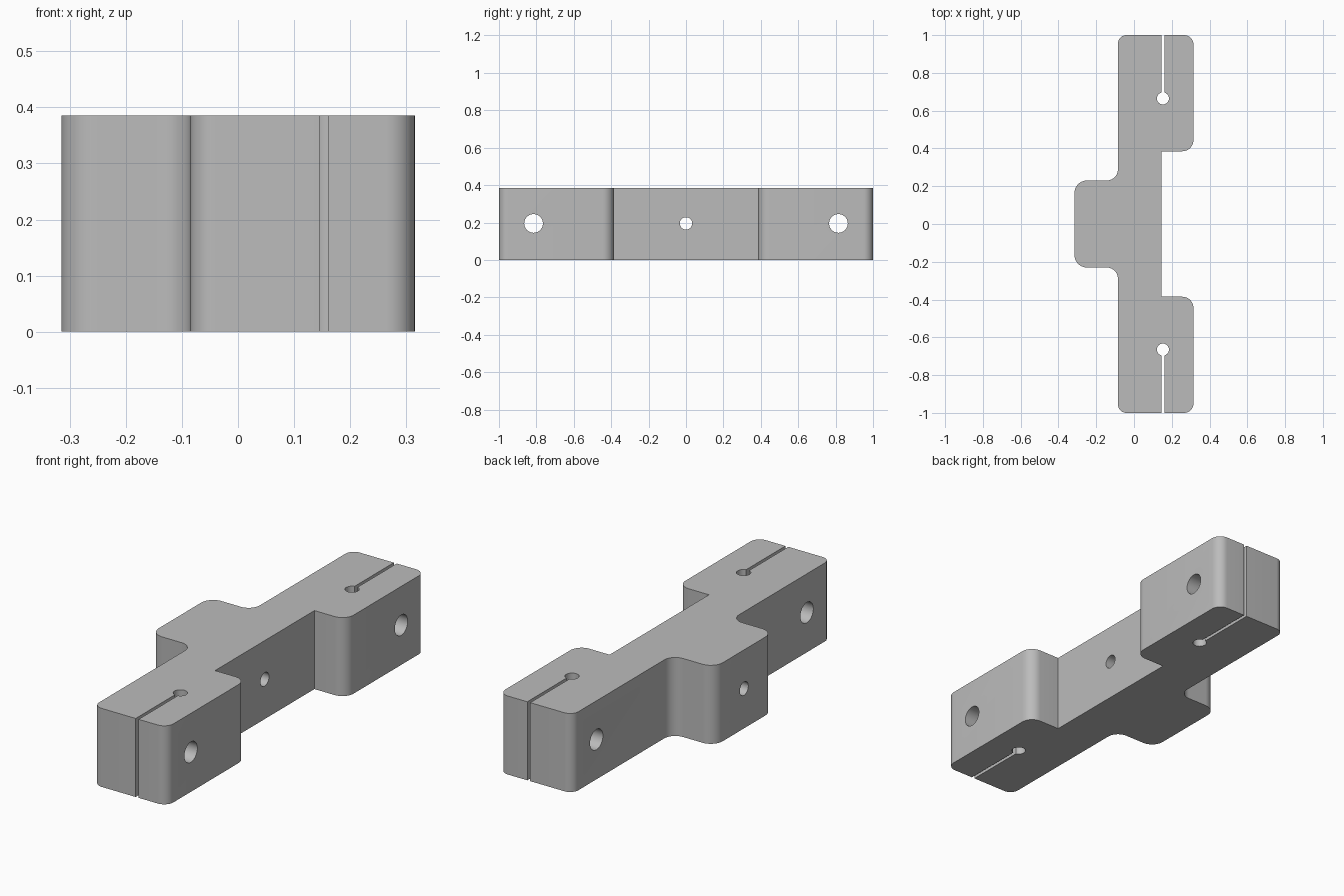
import bpy
import bmesh
import math
from mathutils import Vector, Matrix

HEIGHT = 0.385
SLIT_X, SLIT_HALF = 0.153, 0.008
RELIEF_Y, RELIEF_R = 0.665, 0.032

cube = bpy.data.objects.get("Cube")
if cube:
    bpy.data.objects.remove(cube, do_unlink=True)

metal = bpy.data.materials.new("plain grey metal")
metal.use_nodes = True
grey = (0.5, 0.5, 0.5, 1)
metal.diffuse_color = grey
metal.node_tree.nodes["Principled BSDF"].inputs["Base Color"].default_value = grey


def rounded(prev, corner, nxt, radius, steps=10):
    """Points of the arc that rounds a square corner."""
    p, c, n = Vector(prev), Vector(corner), Vector(nxt)
    a, b = (p - c).normalized() * radius, (n - c).normalized() * radius
    centre = c + a + b
    angles = [math.pi / 2 * i / steps for i in range(steps + 1)]
    return [centre - b * math.cos(t) - a * math.sin(t) for t in angles]


def keyhole(steps=32):
    """Slit from the end face down to a round relief hole."""
    gap = math.asin(SLIT_HALF / RELIEF_R)
    start, sweep = math.pi / 2 - gap, 2 * math.pi - 2 * gap
    arc = []
    for i in range(steps + 1):
        t = start - sweep * i / steps
        arc.append(Vector((SLIT_X + RELIEF_R * math.cos(t),
                           RELIEF_Y + RELIEF_R * math.sin(t))))
    return [Vector((SLIT_X + SLIT_HALF, 1))] + arc + [Vector((SLIT_X - SLIT_HALF, 1))]


# Half of the plan outline, mirrored across y = 0
half = [Vector((0.145, 0.385))]
half += rounded((0.145, 0.385), (0.315, 0.385), (0.315, 1), 0.06)
half += rounded((0.315, 0.385), (0.315, 1), (0.145, 1), 0.05)
half += keyhole()
half += rounded((0.145, 1), (-0.085, 1), (-0.085, 0.23), 0.045)
half += rounded((-0.085, 1), (-0.085, 0.23), (-0.315, 0.23), 0.06)
half += rounded((-0.085, 0.23), (-0.315, 0.23), (-0.315, 0), 0.065)
outline = half + [Vector((p.x, -p.y)) for p in reversed(half)]


def mesh_object(name, bm):
    bmesh.ops.recalc_face_normals(bm, faces=bm.faces)
    mesh = bpy.data.meshes.new(name)
    bm.to_mesh(mesh)
    bm.free()
    mesh.materials.append(metal)
    obj = bpy.data.objects.new(name, mesh)
    bpy.context.collection.objects.link(obj)
    return obj


# Clamp body: extruded outline
bm = bmesh.new()
base = bm.faces.new([bm.verts.new((p.x, p.y, 0)) for p in outline])
top = bmesh.ops.extrude_face_region(bm, geom=[base], use_keep_orig=True)
bmesh.ops.translate(bm, vec=(0, 0, HEIGHT),
                    verts=[v for v in top["geom"] if isinstance(v, bmesh.types.BMVert)])
body = mesh_object("clamp_body", bm)

# Cross holes: two clamp bolts and one centre mounting hole
bpy.context.view_layer.objects.active = body
body.select_set(True)
for y, radius in ((-0.815, 0.05), (0, 0.033), (0.815, 0.05)):
    bm = bmesh.new()
    place = Matrix.Translation((0, y, 0.195)) @ Matrix.Rotation(math.pi / 2, 4, 'Y')
    bmesh.ops.create_cone(bm, cap_ends=True, segments=40, radius1=radius,
                          radius2=radius, depth=1, matrix=place)
    cutter = mesh_object("hole_cutter", bm)
    cutter.hide_render = True
    cut = body.modifiers.new("hole", 'BOOLEAN')
    cut.operation = 'DIFFERENCE'
    cut.solver = 'EXACT'
    cut.object = cutter
    bpy.ops.object.modifier_apply(modifier=cut.name)
    bpy.data.objects.remove(cutter, do_unlink=True)

bpy.ops.object.shade_smooth_by_angle(angle=math.radians(30))
